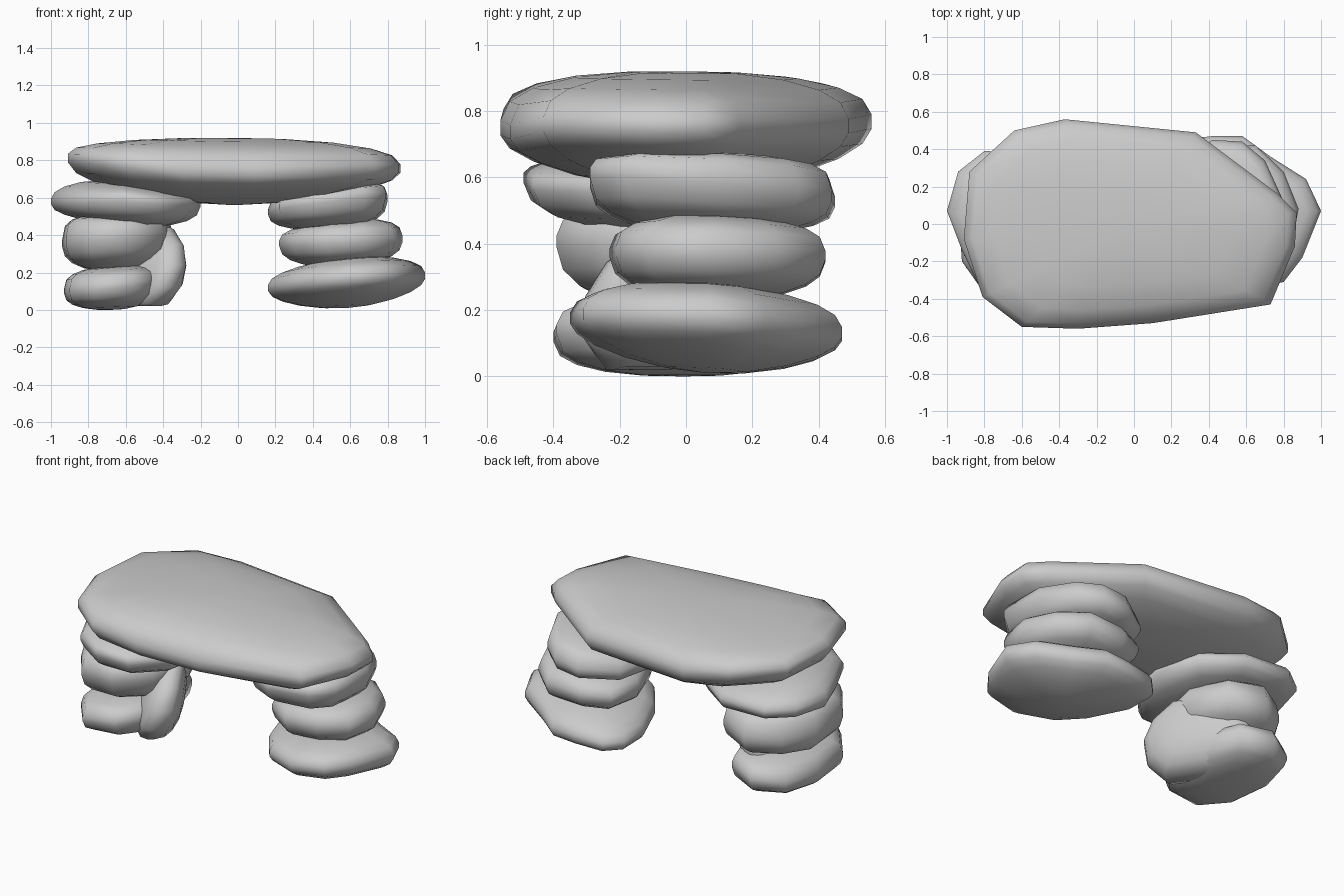
import bpy, bmesh, math
from mathutils import Matrix

if "Cube" in bpy.data.objects:
    bpy.data.objects.remove(bpy.data.objects["Cube"])


def stone(name, outline, mid, top, bottom, p_top=2.0, p_bot=2.0, upright=False):
    """Pebble: outline = widest section (a, b[, rim lift]); mid/top/bottom = (height, slope_a, slope_b)."""
    outline = [(*p, 0)[:3] for p in outline]
    n = len(outline)
    ca = (min(p[0] for p in outline) + max(p[0] for p in outline)) / 2
    cb = (min(p[1] for p in outline) + max(p[1] for p in outline)) / 2

    def plane(pl, a, b):
        return pl[0] + pl[1] * (a - ca) + pl[2] * (b - cb)

    bm = bmesh.new()

    def vert(a, b, lift, s, side):
        a, b = ca + (a - ca) * s, cb + (b - cb) * s
        p = p_top if side > 0 else p_bot
        f = 0.12 + 0.88 * max(0, 1 - s ** p) ** (1 / p)
        m = plane(mid, a, b) + lift * s
        h = m + (plane(top if side > 0 else bottom, a, b) - m) * f
        return bm.verts.new((h, a, b) if upright else (a, b, h))

    levels = [(s, -1) for s in (0.3, 0.6, 0.82, 0.95, 1)]
    levels += [(s, 1) for s in (1, 0.95, 0.82, 0.6, 0.3)]
    rings = [[vert(a, b, l, s, d) for a, b, l in outline] for s, d in levels]
    for lo, hi in zip(rings, rings[1:]):
        for i in range(n):
            j = (i + 1) % n
            bm.faces.new((lo[i], lo[j], hi[j], hi[i]))
    for ring, d in ((rings[0], -1), (rings[-1], 1)):
        c = vert(ca, cb, 0, 0, d)
        for i in range(n):
            bm.faces.new((ring[i], ring[(i + 1) % n], c))
    bmesh.ops.recalc_face_normals(bm, faces=bm.faces[:])
    me = bpy.data.meshes.new(name)
    bm.to_mesh(me)
    bm.free()
    me.shade_smooth()
    me.set_sharp_from_angle(angle=math.radians(55))
    ob = bpy.data.objects.new(name, me)
    bpy.context.collection.objects.link(ob)
    return ob


# Large capstone
stone("capstone",
      [(-.88, .28), (-.64, .50), (-.37, .56, -.03), (.33, .49, -.02), (.77, .16), (.87, .06),
       (.86, -.12), (.73, -.43), (.1, -.53, -.05), (-.3, -.56, -.05), (-.6, -.55, -.02),
       (-.81, -.39), (-.91, -.08)],
      (.79, -.035, 0), (.92, -.01, -.01), (.56, 0, 0), 2.2, 1.75)

# Left stack
stone("left_top_stone",
      [(-1, .07), (-.94, .28), (-.8, .39), (-.5, .38), (-.28, .22), (-.2, -.05),
       (-.25, -.28), (-.42, -.46), (-.62, -.49, .02), (-.82, -.35), (-.92, -.14)],
      (.575, -.01, -.02), (.69, -.1, 0), (.45, -.07, .03), 1.8, 2.2)
stone("left_middle_stone",
      [(-.94, .08), (-.83, .26), (-.65, .37), (-.45, .28), (-.35, .05),
       (-.4, -.25), (-.58, -.39), (-.80, -.37), (-.92, -.2)],
      (.385, .08, -.06), (.515, 0, 0), (.205, .04, 0), 3.0, 2.2)
stone("left_bottom_stone",
      [(-.93, .05), (-.87, .28), (-.7, .38), (-.52, .3), (-.44, .05),
       (-.44, -.25), (-.56, -.39), (-.77, -.40), (-.9, -.23)],
      (.13, .12, 0), (.235, .08, 0), (0, .02, 0), 2.6, 2.4)
# Stone set on edge against the left stack, turned toward the back
lean = stone("leaning_stone",
             [(-.30, .12), (-.31, .24), (-.25, .35), (-.12, .44), (.1, .44), (.26, .36),
              (.33, .2), (.28, .08), (.12, .02), (-.2, .02)],
             (0, 0, .3), (.13, 0, .12), (-.12, 0, .3), 2.3, 2.3, True)
lean.data.transform(Matrix.Translation((-.49, -.03, 0)) @ Matrix.Rotation(math.radians(33), 4, 'Z'))

# Right stack
stone("right_top_stone",
      [(.16, .1), (.22, .32), (.42, .45), (.58, .44), (.7, .34), (.80, .12),
       (.79, -.18), (.68, -.29), (.4, -.29), (.22, -.18)],
      (.565, .12, -.09), (.655, .14, 0), (.43, .05, -.02), 3.0, 2.4)
stone("right_middle_stone",
      [(.22, .14), (.26, .35), (.42, .42), (.65, .42), (.8, .28), (.88, .08),
       (.84, -.12), (.68, -.21), (.48, -.23), (.3, -.1)],
      (.37, .03, -.02), (.48, .09, -.03), (.23, .04, 0), 2.4, 2.2)
stone("right_bottom_stone",
      [(.16, .18), (.165, .36), (.25, .45), (.42, .47), (.58, .47), (.73, .36), (.92, .24),
       (1, .07), (.9, -.18), (.8, -.31), (.6, -.35), (.38, -.24), (.25, -.06)],
      (.155, .07, -.05), (.28, .09, -.05), (.01, .05, -.05), 2.0, 1.7)

# Rest the lowest point on the ground
obs = list(bpy.context.collection.objects)
low = min(v.co.z for o in obs for v in o.data.vertices)
for o in obs:
    o.data.transform(Matrix.Translation((0, 0, -low)))
